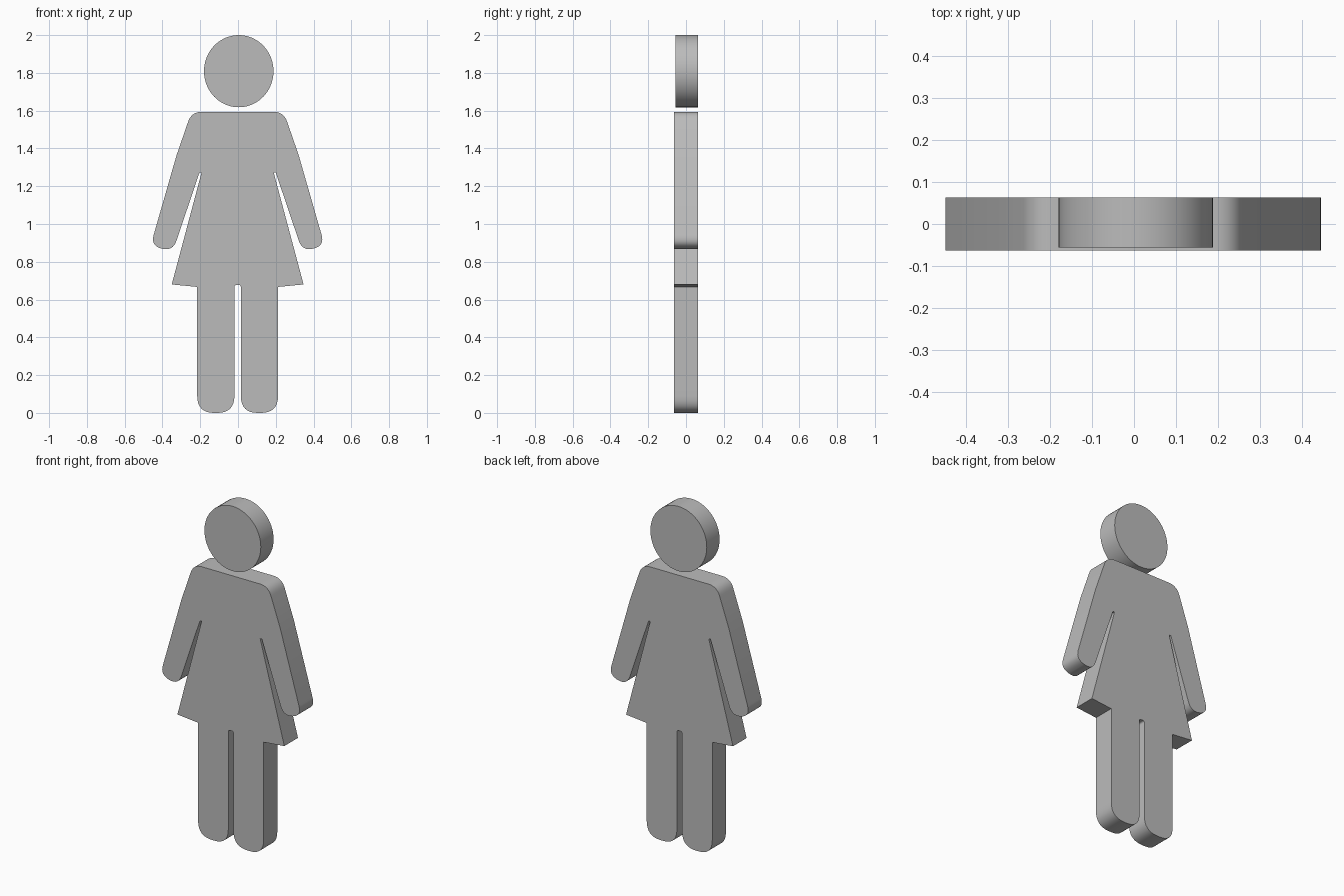
import bpy, bmesh
from math import pi, sin, cos, radians
from mathutils import Vector

cube = bpy.data.objects.get("Cube")
if cube:
    bpy.data.objects.remove(cube, do_unlink=True)

# Single flat material
grey = bpy.data.materials.new("grey")
grey.use_nodes = True
grey.diffuse_color = (0.5, 0.5, 0.5, 1)
grey.node_tree.nodes["Principled BSDF"].inputs["Base Color"].default_value = (0.5, 0.5, 0.5, 1)


def rounded(corners, steps=8):
    """Round each (x, z, reach) corner of an open path with a quadratic curve."""
    path = []
    for i, (x, z, reach) in enumerate(corners):
        p = Vector((x, z))
        if reach == 0:
            path.append(p)
            continue
        before = Vector(corners[i - 1][:2])
        after = Vector(corners[i + 1][:2])
        a = p + (before - p).normalized() * reach
        b = p + (after - p).normalized() * reach
        for k in range(steps + 1):
            t = k / steps
            path.append(a * (1 - t) ** 2 + p * 2 * t * (1 - t) + b * t ** 2)
    return path


def slab(name, outline, front, back):
    """Extrude an x-z outline from front to back."""
    bm = bmesh.new()
    face = bm.faces.new([bm.verts.new((p[0], front, p[1])) for p in outline])
    out = bmesh.ops.extrude_face_region(bm, geom=[face], use_keep_orig=True)
    moved = [v for v in out["geom"] if isinstance(v, bmesh.types.BMVert)]
    bmesh.ops.translate(bm, verts=moved, vec=(0, back - front, 0))
    bmesh.ops.recalc_face_normals(bm, faces=bm.faces)
    mesh = bpy.data.meshes.new(name)
    bm.to_mesh(mesh)
    bm.free()
    mesh.materials.append(grey)
    obj = bpy.data.objects.new(name, mesh)
    bpy.context.collection.objects.link(obj)
    bpy.ops.object.select_all(action="DESELECT")
    obj.select_set(True)
    bpy.context.view_layer.objects.active = obj
    bpy.ops.object.shade_smooth_by_angle(angle=radians(30))
    return obj


DEPTH = 0.0635

# Head disc
head = [(0.004 + 0.184 * cos(a), 1.809 + 0.191 * sin(a))
        for a in (2 * pi * i / 64 for i in range(64))]
slab("head", head, -0.056, DEPTH)

# Right half of the body, from the neck down to the crotch
half = rounded([
    (0, 1.594, 0),
    (-0.244, 1.594, 0.055),      # shoulder
    (-0.323, 1.365, 0),          # outer elbow
    (-0.461, 0.885, 0.06),       # hand
    (-0.343, 0.855, 0.06),
    (-0.202, 1.272, 0),          # armpit slot
    (-0.191, 1.272, 0),
    (-0.349, 0.68, 0),           # skirt hem
    (-0.214, 0.667, 0),
    (-0.214, 0, 0.09),           # foot
    (-0.017, 0, 0.09),
    (-0.017, 0.677, 0.012),      # gap between the legs
    (0, 0.677, 0),
])
mirrored = [Vector((-p.x, p.y)) for p in reversed(half[1:-1])]
body = slab("body", half + mirrored, -DEPTH, DEPTH)
body.location.x = -0.002
